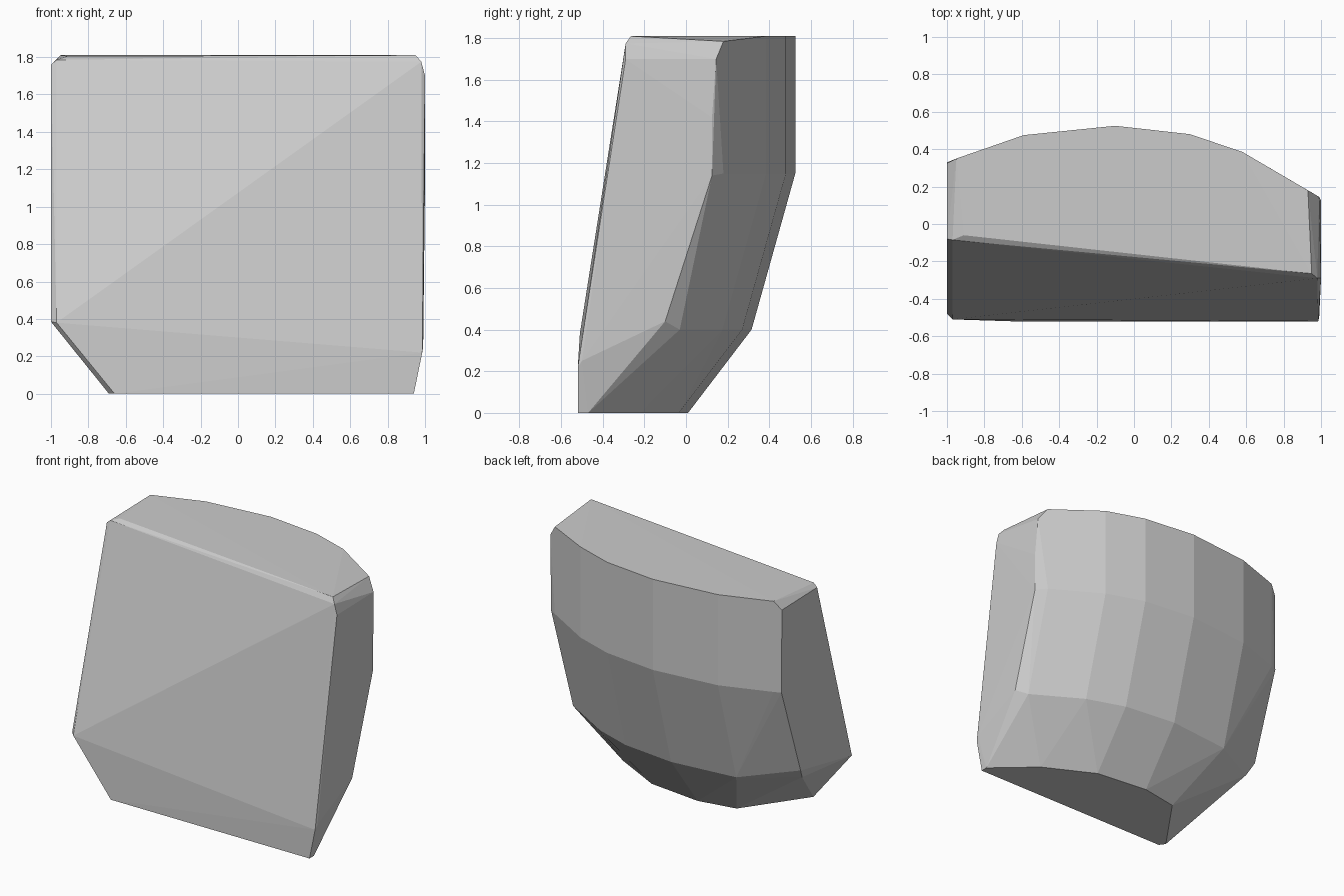
import bpy, bmesh

if "Cube" in bpy.data.objects:
    bpy.data.objects.remove(bpy.data.objects["Cube"])

# Curved back outline (x, y) seen from above
ARC = [(-0.95, 0.35), (-0.59, 0.475), (-0.1, 0.525), (0.3, 0.48), (0.58, 0.385), (0.93, 0.18)]


def back_ring(z, shift, x_min=-1.0, x_max=1.0):
    """Back outline at one height, moved forward by shift."""
    return [(x, y - shift, z) for x, y in ARC if x_min <= x <= x_max]


points = []

# Back: upright upper band, then two bands sloping forward to the base
points += back_ring(1.81, 0.0, x_max=0.6)
points += back_ring(1.15, 0.0)
points += back_ring(0.4, 0.21, x_min=-0.6)
points += back_ring(0.0, 0.515, x_min=-0.2, x_max=0.4)

# Leaning front face and its lower lip
points += [(-0.97, -0.51, 0.38), (0.985, -0.52, 0.22),
           (0.94, -0.52, 0.0), (-0.66, -0.52, 0.0),
           (-0.97, -0.085, 1.785), (0.98, -0.29, 1.775)]

# Top plate with softened corners
points += [(-0.91, -0.06, 1.805), (0.95, -0.265, 1.81), (0.93, 0.18, 1.785)]

# Left side and its slanted lower corner
points += [(-1.0, -0.08, 1.76), (-1.0, 0.325, 1.75), (-1.0, 0.33, 1.15),
           (-1.0, 0.11, 0.5), (-0.97, 0.05, 0.42), (-1.0, -0.48, 0.385),
           (-0.69, -0.48, 0.0), (-0.38, -0.04, 0.0)]

# Right side
points += [(1.0, -0.29, 1.7), (0.99, 0.145, 1.7), (1.0, 0.125, 1.42),
           (1.0, 0.125, 1.14), (0.99, -0.1, 0.44), (0.99, -0.5, 0.25),
           (0.94, -0.47, 0.0), (0.66, -0.22, 0.0)]

# Wrap the outline in a faceted block
bm = bmesh.new()
for p in points:
    bm.verts.new(p)
hull = bmesh.ops.convex_hull(bm, input=bm.verts)
loose = {v for v in hull["geom_interior"] + hull["geom_unused"]
         if isinstance(v, bmesh.types.BMVert)}
bmesh.ops.delete(bm, geom=list(loose), context='VERTS')
bmesh.ops.recalc_face_normals(bm, faces=bm.faces)
mesh = bpy.data.meshes.new("faceted_block")
bm.to_mesh(mesh)
bm.free()
bpy.context.collection.objects.link(bpy.data.objects.new("faceted_block", mesh))
